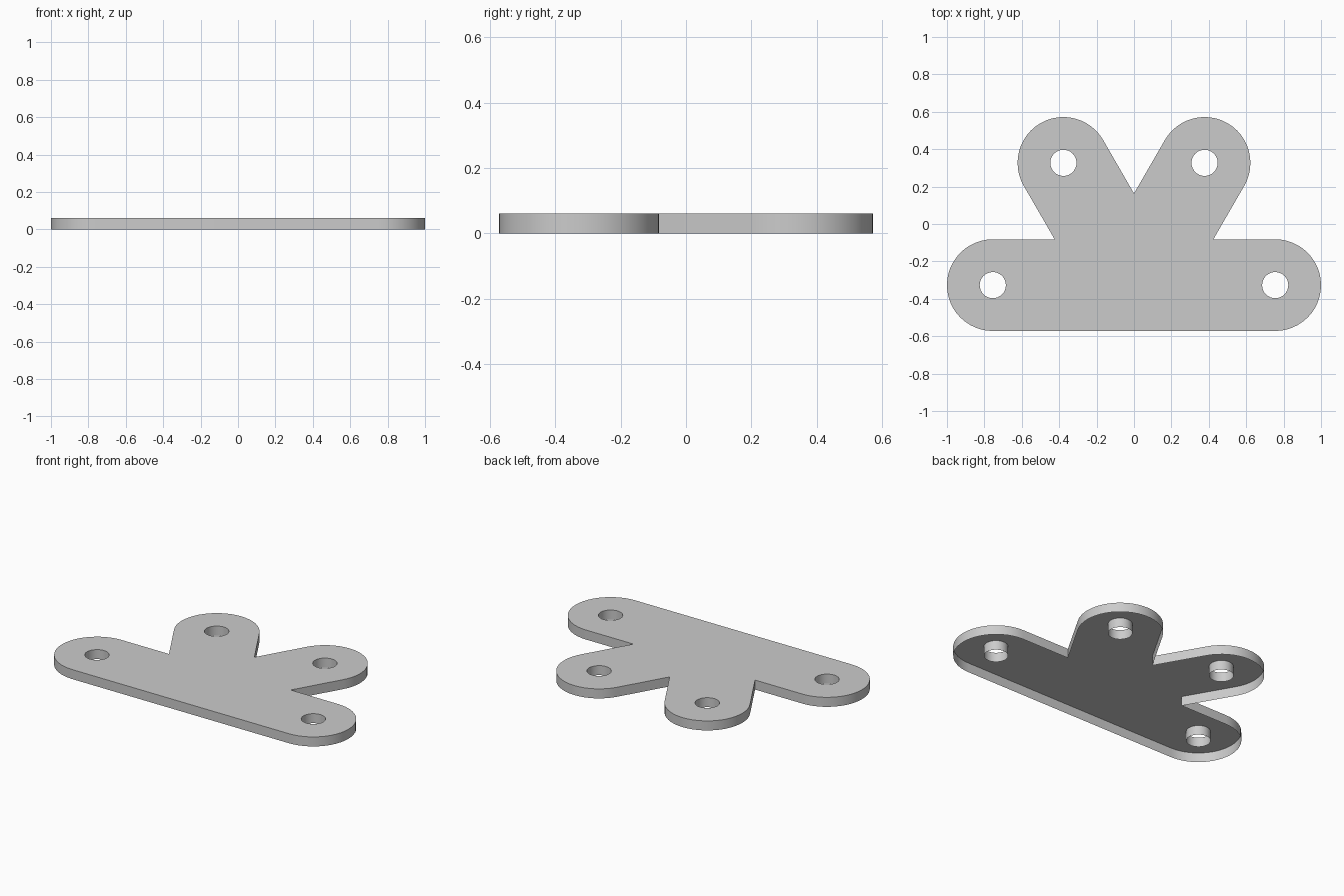
import bpy, bmesh
from math import sin, cos, tan, pi, radians
from mathutils import Vector

cube = bpy.data.objects.get("Cube")
if cube:
    bpy.data.objects.remove(cube, do_unlink=True)

REACH = 0.755      # hub to hole centre
RADIUS = 0.245     # half width of each arm
HOLE = 0.07
THICK = 0.06
STEP = pi / 3      # angle between neighbouring arms
hub = Vector((0, -REACH * sin(STEP) / 2, THICK))


def polar(angle, radius, centre):
    return centre + Vector((cos(angle), sin(angle), 0)) * radius


def add_loop(bm, points):
    verts = [bm.verts.new(p) for p in points]
    return [bm.edges.new((a, b)) for a, b in zip(verts, verts[1:] + verts[:1])]


# Outline: a rounded tip for each of four arms, with a notch between neighbours
outline, tips = [], []
for arm in range(4):
    angle = arm * STEP
    tip = polar(angle, REACH, hub)
    tips.append(tip)
    outline += [polar(angle - pi / 2 + pi * i / 24, RADIUS, tip) for i in range(25)]
    if arm < 3:
        outline.append(polar(angle + STEP / 2, RADIUS / sin(STEP / 2), hub))

# Top sheet with four holes
bm = bmesh.new()
rim = add_loop(bm, outline)
for tip in tips:
    rim += add_loop(bm, [polar(2 * pi * i / 32, HOLE, tip) for i in range(32)])
bmesh.ops.triangle_fill(bm, edges=rim, use_beauty=True, normal=(0, 0, 1))

# Outer walls and hole sleeves hang from the sheet, leaving the underside open
hung = bmesh.ops.extrude_edge_only(bm, edges=rim)["geom"]
for v in hung:
    if isinstance(v, bmesh.types.BMVert):
        v.co.z = 0
bmesh.ops.recalc_face_normals(bm, faces=bm.faces[:])
top = max(bm.faces, key=lambda f: f.calc_center_median().z)
if top.normal.z < 0:
    bmesh.ops.reverse_faces(bm, faces=bm.faces[:])

mesh = bpy.data.meshes.new("bracket_plate")
bm.to_mesh(mesh)
bm.free()
plate = bpy.data.objects.new("bracket_plate", mesh)
bpy.context.collection.objects.link(plate)

# Plain grey finish
grey = bpy.data.materials.new("plain_grey")
grey.use_nodes = True
colour = (0.6, 0.6, 0.6, 1)
grey.diffuse_color = colour
grey.node_tree.nodes["Principled BSDF"].inputs["Base Color"].default_value = colour
mesh.materials.append(grey)

bpy.context.view_layer.objects.active = plate
plate.select_set(True)
bpy.ops.object.shade_smooth_by_angle(angle=radians(30))
